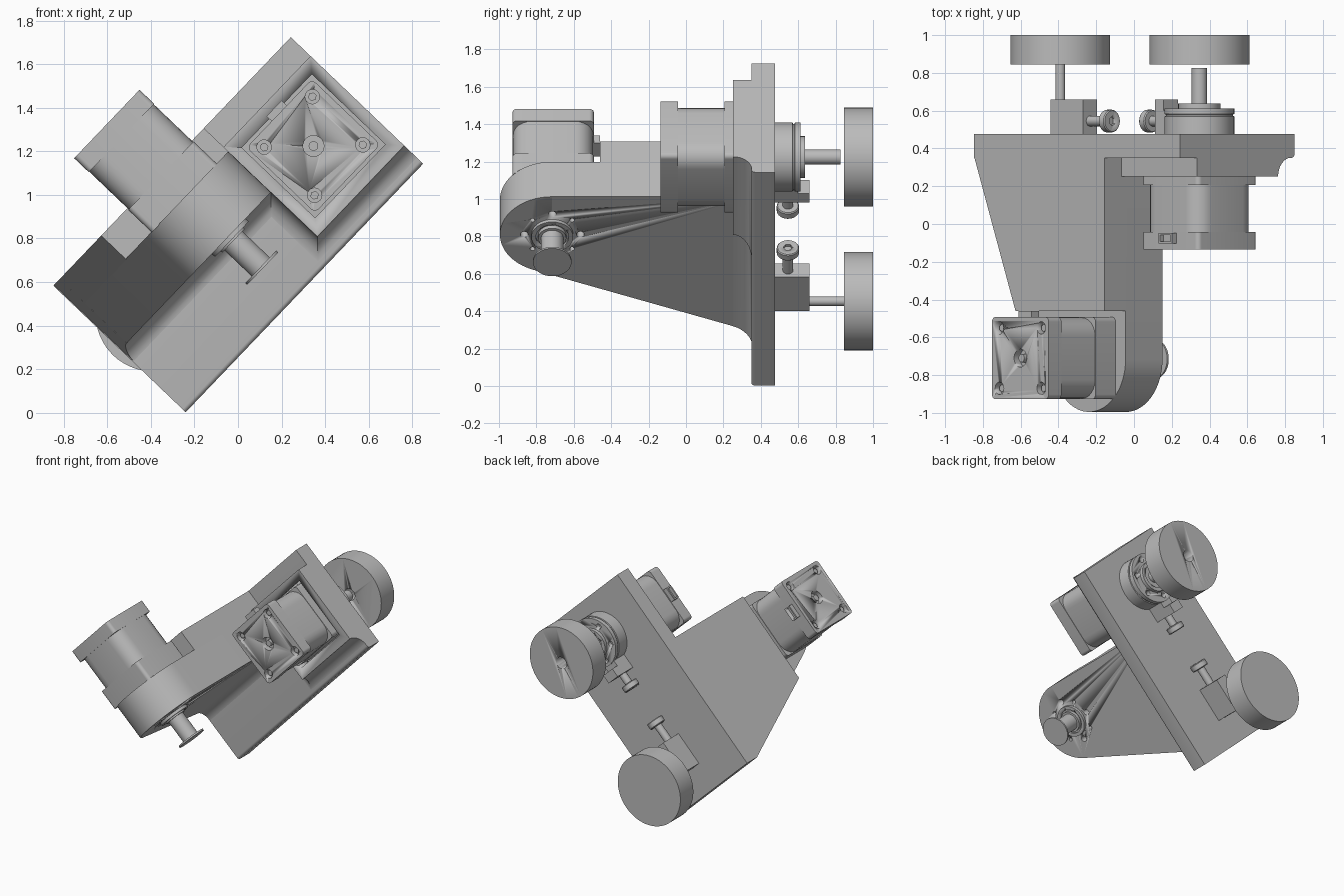
import bpy, bmesh
from math import pi, cos, sin, radians
from mathutils import Matrix

cube = bpy.data.objects.get("Cube")
if cube:
    bpy.data.objects.remove(cube)

grey = bpy.data.materials.new("plain grey")
grey.use_nodes = True
colour = (0.5, 0.5, 0.5, 1)
grey.diffuse_color = colour
grey.node_tree.nodes["Principled BSDF"].inputs["Base Color"].default_value = colour

# Tilted working frame: u along the plate, y depth, v across the plate
FRAME = Matrix.Translation((-0.24, 0, 0.003)) @ Matrix.Rotation(radians(-46.3), 4, 'Y')
AXES = {"y": lambda a, b, t: (a, t, b),
        "v": lambda a, b, t: (a, b, t),
        "u": lambda a, b, t: (t, a, b)}


def loft(name, loops, place=None):
    """Skin a stack of matching loops and cap both ends."""
    bm = bmesh.new()
    rings = [[bm.verts.new(p) for p in loop] for loop in loops]
    n = len(rings[0])
    for low, high in zip(rings, rings[1:]):
        for i in range(n):
            j = (i + 1) % n
            bm.faces.new((low[i], low[j], high[j], high[i]))
    bm.faces.new(rings[0])
    bm.faces.new(rings[-1])
    bmesh.ops.recalc_face_normals(bm, faces=bm.faces)
    bm.transform(FRAME @ (place or Matrix()))
    mesh = bpy.data.meshes.new(name)
    bm.to_mesh(mesh)
    bm.free()
    ob = bpy.data.objects.new(name, mesh)
    bpy.context.collection.objects.link(ob)
    mesh.materials.append(grey)
    activate(ob)
    bpy.ops.object.shade_smooth_by_angle(angle=radians(30))
    return ob


def activate(ob):
    bpy.ops.object.select_all(action='DESELECT')
    ob.select_set(True)
    bpy.context.view_layer.objects.active = ob


def prism(name, points, axis, lo, hi, place=None):
    return loft(name, [[AXES[axis](a, b, t) for a, b in points] for t in (lo, hi)], place)


def lathe(name, axis, centre, profile, place=None, sides=48):
    """Turned part from (radius, position along axis) pairs."""
    a, b = centre
    return loft(name, [[AXES[axis](a + r * cos(2 * pi * i / sides), b + r * sin(2 * pi * i / sides), t)
                        for i in range(sides)] for r, t in profile], place)


def rod(name, axis, centre, r, lo, hi, place=None, sides=32):
    return lathe(name, axis, centre, [(r, lo), (r, hi)], place, sides)


def rect(a0, a1, b0, b1):
    return [(a0, b0), (a1, b0), (a1, b1), (a0, b1)]


def rounded(half, r, steps=6):
    """Square outline with rounded corners."""
    pts = []
    for q, (sx, sy) in enumerate([(1, 1), (-1, 1), (-1, -1), (1, -1)]):
        for k in range(steps + 1):
            t = (q + k / steps) * pi / 2
            pts.append((sx * (half - r) + r * cos(t), sy * (half - r) + r * sin(t)))
    return pts


def cut(ob, cutters):
    for c in cutters:
        c.hide_render = True
        mod = ob.modifiers.new("cut", 'BOOLEAN')
        mod.operation, mod.solver, mod.object = 'DIFFERENCE', 'EXACT', c
        activate(ob)
        bpy.ops.object.modifier_apply(modifier=mod.name)
        bpy.data.objects.remove(c)


LENGTH, WIDTH, MID = 1.577, 0.84, 0.42
FRONT, BACK = 0.35, 0.477
TAPER = 0.388
DRIVE_U, IDLER_U = 1.288, 0.222
ARM_U, ARM_Y, ARM_R = 0.72, -0.715, 0.28

# Base plate with a softened lower front edge
edge = [(0.02 - 0.02 * sin(k * pi / 8), FRONT + 0.02 - 0.02 * cos(k * pi / 8)) for k in range(5)]
section = edge + [(0, BACK), (WIDTH, BACK), (WIDTH, FRONT)]
loft("base_plate", [[(u, y, v) for v, y in section] for u in (0, LENGTH)])

# Raised pad and arm root, flowing into the plate through a concave fillet
R = 0.1
layers = []
for k in range(9):
    t = k / 8 * pi / 2
    d, y = R * (1 - sin(t)), FRONT + 0.002 - R * (1 - cos(t))
    u0 = max(0, TAPER * (0.36 - y))
    path = [(u0, 0.415 - d), (1 - d, 0.415 - d), (1 - d, 0.12 - d), (LENGTH, 0.12 - d),
            (LENGTH, 0.715), (1, 0.715), (1, WIDTH), (u0, WIDTH)]
    layers.append([(u, y, v) for u, v in path])
pad = loft("motor_pad", layers)
h = 0.233
cut(pad, [prism("pocket", rect(DRIVE_U - h, DRIVE_U + h, MID - h, MID + h), "y", 0.1, 0.5)])

# Arm: tapered slab with a round tip, thicker behind the arm motor
tip = [(ARM_U + ARM_R * cos(t), ARM_Y + ARM_R * sin(t))
       for t in [-radians(159) * k / 24 for k in range(25)]]
arm = prism("arm", [(1, FRONT)] + tip + [(0.004, FRONT)], "v", 0.415, 0.685)
holes = []
for k in range(8):
    t = k * pi / 4
    holes.append(rod("hole", "v", (ARM_U + 0.15 * cos(t), ARM_Y + 0.15 * sin(t)),
                     0.013 if k % 2 else 0.021, 0.38, 0.47, sides=16))
cut(arm, holes)
step_y = -0.46
prism("arm_step", [(0.004, FRONT), (TAPER * (0.36 - step_y), step_y), (1, step_y), (1, FRONT)],
      "v", 0.68, WIDTH)


def motor(name, place):
    """Square motor: mounting face at zero, body behind it along -z."""
    prism(name + "_front_cap", rounded(0.217, 0.025), "v", -0.15, 0, place)
    prism(name + "_body", rounded(0.214, 0.1), "v", -0.4, -0.15, place)
    cap = prism(name + "_rear_cap", rounded(0.217, 0.025), "v", -0.493, -0.4, place)
    corners = [(x, y) for x in (-0.16, 0.16) for y in (-0.16, 0.16)]
    cut(cap, [rod("hole", "v", c, 0.033, -0.6, -0.455, place, 24) for c in corners]
        + [rod("hole", "v", (0, 0), 0.048, -0.6, -0.45, place, 24)])
    for c in corners:
        rod(name + "_screw", "v", c, 0.02, -0.475, -0.45, place, 6)
    rod(name + "_rear_shaft", "v", (0, 0), 0.022, -0.485, -0.44, place, 24)
    # Plug socket: open box on one side of the rear cap
    plug = prism(name + "_socket", rect(0.2, 0.25, -0.05, 0.05), "v", -0.46, -0.405, place)
    cut(plug, [prism("hole", rect(0.225, 0.3, -0.04, 0.04), "v", -0.45, -0.415, place)])


motor("drive_motor", Matrix(((0, 1, 0, DRIVE_U), (0, 0, 1, 0.357), (1, 0, 0, MID), (0, 0, 0, 1))))
motor("arm_motor", Matrix(((0, 1, 0, 0.706), (1, 0, 0, -0.71), (0, 0, -1, 0.682), (0, 0, 0, 1))))

# Pulley on the arm
hub = (ARM_U, ARM_Y)
bearing = rod("arm_bearing", "v", hub, 0.112, 0.395, 0.43)
cut(bearing, [rod("hole", "v", hub, 0.088, 0.3, 0.408)])
lathe("arm_pulley", "v", hub, [(0.075, 0.42), (0.075, 0.385), (0.06, 0.385), (0.06, 0.212),
                               (0.103, 0.212), (0.103, 0.2)])

# Drive hub, shaft and wheel behind the plate
drive = (DRIVE_U, MID)
flange = lathe("drive_hub", "y", drive, [(0.185, 0.47), (0.185, 0.57), (0.178, 0.572),
                                         (0.178, 0.58), (0.185, 0.582), (0.185, 0.612)])
cut(flange, [rod("hole", "y", (DRIVE_U + 0.145 * cos(k * pi / 3), MID + 0.145 * sin(k * pi / 3)),
                 0.02, 0.58, 0.7, sides=16) for k in range(6)])
collar = rod("drive_collar", "y", drive, 0.112, 0.6, 0.637)
cut(collar, [rod("hole", "y", drive, 0.085, 0.62, 0.7)])
rod("drive_shaft", "y", drive, 0.041, 0.6, 0.826)
wheel = rod("drive_wheel", "y", drive, 0.265, 0.845, 1.0, sides=64)
cut(wheel, [rod("hole", "y", drive, 0.043, 0.8, 1.1)])

# Idler wheel on its own pin
idler = (IDLER_U, MID)
rod("idler_wheel", "y", idler, 0.263, 0.845, 1.0, sides=64)
rod("idler_shaft", "y", idler, 0.026, 0.5, 0.85)

# Clamp blocks with thumb screws facing each other
prism("idler_clamp", rect(0.2, 0.45, 0.368, 0.472), "y", 0.47, 0.66)
prism("drive_clamp", rect(1.003, 1.068, 0.368, 0.472), "y", 0.47, 0.66)
prism("drive_clamp_foot", rect(1.06, 1.12, 0.368, 0.472), "y", 0.47, 0.6)
for name, start, way in (("idler", 0.44, 1), ("drive", 1.01, -1)):
    neck = start + way * (0.135 if way > 0 else 0.08)
    profile = [(0.028, start), (0.028, neck), (0.055, neck), (0.06, neck + way * 0.006),
               (0.06, neck + way * 0.04), (0.055, neck + way * 0.046)]
    screw = lathe(name + "_thumb_screw", "u", (0.545, MID), profile, sides=32)
    cut(screw, [rod("hole", "u", (0.545, MID), 0.025, neck + way * 0.03, neck + way * 0.1, sides=6)])
